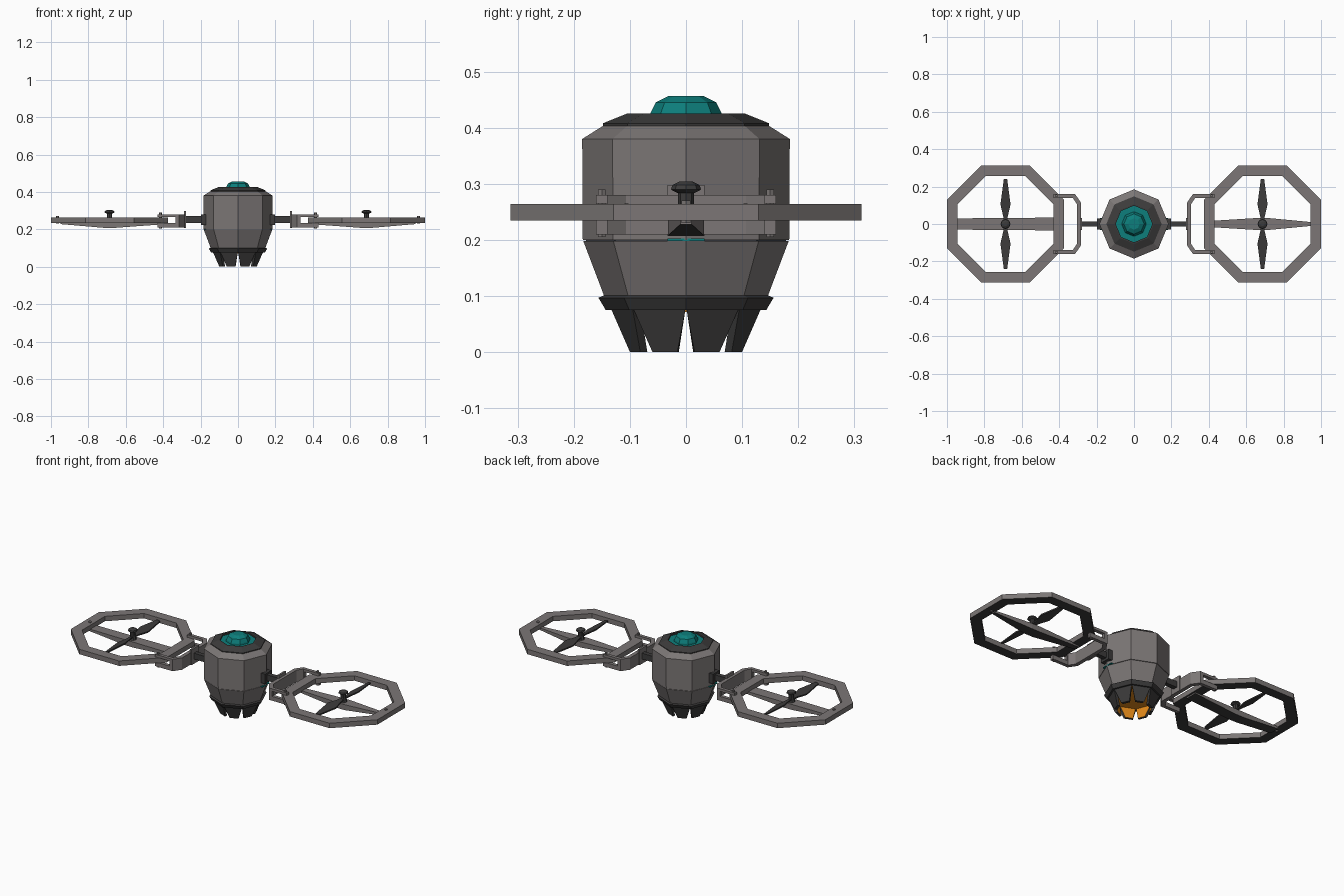
import bpy, bmesh, math

if "Cube" in bpy.data.objects:
    bpy.data.objects.remove(bpy.data.objects["Cube"])

def material(name, rgb):
    m = bpy.data.materials.new(name)
    m.diffuse_color = (*rgb, 1)
    m.use_nodes = True
    m.node_tree.nodes["Principled BSDF"].inputs["Base Color"].default_value = m.diffuse_color
    return m

GREY = material("warm_grey", (0.2, 0.183, 0.18))
DARK = material("dark_grey", (0.045, 0.044, 0.044))
TEAL = material("teal", (0.004, 0.21, 0.2))
ORANGE = material("orange", (0.75, 0.25, 0.01))

def finish(name, bm, *mats, rule=None):
    bmesh.ops.recalc_face_normals(bm, faces=bm.faces)
    if rule:
        for f in bm.faces:
            f.material_index = 1 if rule(f) else 0
    me = bpy.data.meshes.new(name)
    bm.to_mesh(me)
    bm.free()
    for m in mats:
        me.materials.append(m)
    ob = bpy.data.objects.new(name, me)
    bpy.context.collection.objects.link(ob)
    return ob

def loft(rings, closed=False, caps=True):
    """Skin a list of equal-length point rings."""
    bm = bmesh.new()
    vs = [[bm.verts.new(p) for p in r] for r in rings]
    n = len(vs[0])
    pairs = list(zip(vs, vs[1:])) + ([(vs[-1], vs[0])] if closed else [])
    for a, b in pairs:
        for i in range(n):
            j = (i + 1) % n
            bm.faces.new((a[i], a[j], b[j], b[i]))
    if caps and not closed:
        bm.faces.new(vs[0][::-1])
        bm.faces.new(vs[-1])
    return bm

def turned(profile, sides=8, x=0, y=0, turn=0, **kw):
    """Faceted turned shape from (radius, z) points."""
    ang = [turn + 2 * math.pi * i / sides for i in range(sides)]
    return loft([[(x + r * math.cos(a), y + r * math.sin(a), z) for a in ang]
                 for r, z in profile], **kw)

def slab(pts, z0, z1):
    return loft([[(x, y, z) for x, y in pts] for z in (z0, z1)])

def box(x0, x1, y0, y1, z0, z1):
    return slab([(x0, y0), (x1, y0), (x1, y1), (x0, y1)], z0, z1)

# Body shells
finish("upper_body", turned([(.184, .2), (.185, .38), (.147, .404)]), GREY)
finish("body_seam", turned([(.178, .19), (.178, .205)]), DARK)
finish("lower_body", turned([(.145, .098), (.183, .198)]), GREY)

# Top crown and glowing lens
finish("crown", turned([(.14, .402), (.148, .403), (.148, .408), (.106, .425),
                        (.098, .425), (.098, .402)], closed=True), DARK)
finish("lens", turned([(.1, .405), (.1, .416), (.066, .416), (.064, .425),
                       (.054, .445), (.03, .457)]), TEAL)

# Lower collar, orange thruster plate and claws
finish("lower_collar", turned([(.143, .075), (.156, .097), (.147, .101)]), DARK)
finish("thruster_plate", turned([(.118, .072), (.118, .08)]), ORANGE)
for i in range(8):
    a = math.radians(22.5 + 45 * i)
    def claw_ring(r, w, t, z):
        corners = [(r, -w), (r, w), (r - t, w * .85), (r - t, -w * .85)]
        return [(u * math.cos(a) - v * math.sin(a),
                 u * math.sin(a) + v * math.cos(a), z) for u, v in corners]
    inward = lambda f: (f.normal.x * math.cos(a) + f.normal.y * math.sin(a)) < -.8
    finish(f"claw_{i + 1}", loft([claw_ring(.098, .024, .015, 0),
                                  claw_ring(.124, .0505, .018, .078)]),
           DARK, ORANGE, rule=inward)

underside = lambda f: f.normal.z < -.9

for s, side in ((-1, "left"), (1, "right")):
    def put(name, bm, *mats, **kw):
        for v in bm.verts:
            v.co.x *= s
        return finish(f"{side}_{name}", bm, *mats, **kw)

    # Arm joining body to fork
    put("arm_mount", box(.15, .198, -.03, .03, .222, .28), DARK)
    put("arm_light", box(.15, .183, -.033, .033, .198, .203), TEAL)
    put("arm_rod", box(.19, .285, -.013, .013, .235, .27), DARK)
    put("hinge_plate", box(.279, .29, -.033, .033, .207, .298), GREY)

    # Fork: two bent plates on a solid spine
    def fork(end):
        half = [(end, .16), (.315, .16), (.284, .115)]
        inner = [(.306, .107), (.328, .14), (end, .14)]
        mirrored = lambda p: [(x, -y) for x, y in reversed(p)]
        return half + mirrored(half) + mirrored(inner) + inner
    put("fork_top", slab(fork(.43), .265, .28), GREY)
    put("fork_bottom", slab(fork(.43), .21, .235), GREY)
    put("fork_spine", slab(fork(.334), .234, .266), GREY)
    for y, end in ((-.15, "front"), (.15, "back")):
        put(f"{end}_fork_pin", turned([(.008, .205), (.008, .29)], 6, .415, y), GREY)

    # Octagonal rotor guard
    k = 1 / math.cos(math.pi / 8)
    cx = .687
    put("rotor_guard", turned([(.313 * k, .235), (.313 * k, .264),
                               (.256 * k, .264), (.256 * k, .235)],
                              x=cx, turn=math.pi / 8, closed=True),
        GREY, DARK, rule=underside)
    put("guard_bolt", turned([(.009, .23), (.009, .27)], 6, .965), GREY)

    # Cross bar, deepest below the motor
    tip = .01 if s > 0 else .03
    bar = []
    for x, w, z in ((.385, tip + .005, .228), (cx - .03, .032, .208),
                    (cx + .03, .032, .208), (.95, tip, .228)):
        bar.append([(x, -w, z), (x, w, z), (x, w, .24), (x, -w, .24)])
    put("cross_bar", loft(bar), GREY, DARK, rule=underside)

    # Motor shaft, cap and pitched blades
    put("rotor_shaft", turned([(.022, .238), (.014, .262), (.014, .288)], x=cx), DARK)
    put("rotor_cap", turned([(.016, .284), (.027, .29), (.024, .298), (.012, .304)],
                            x=cx), DARK)
    for d, end in ((-1, "front"), (1, "back")):
        outline = [(.009, .005), (.012, .04), (.027, .105), (.009, .24)]
        pts = outline + [(-x, y) for x, y in reversed(outline)]
        blade = slab(pts, -.004, .004)
        for v in blade.verts:
            x, y, z = v.co
            v.co = (cx + x * d, y * d, .254 + z + x * .25)
        put(f"{end}_blade", blade, DARK)
